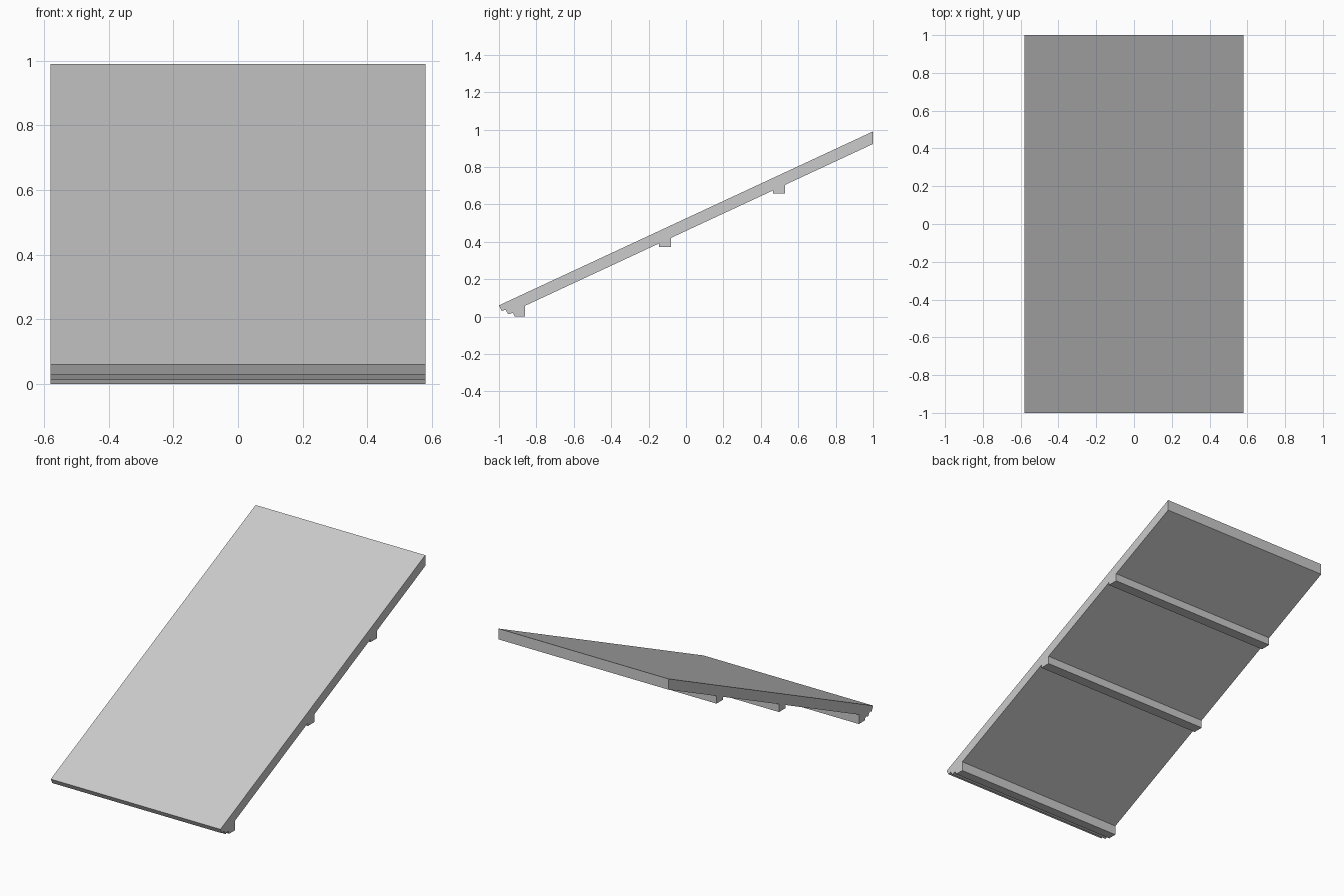
import bpy
import bmesh

cube = bpy.data.objects.get("Cube")
if cube:
    bpy.data.objects.remove(cube, do_unlink=True)

HALF_WIDTH = 0.58
EAVE_Z, RIDGE_Z = 0.06, 0.99
THICKNESS = 0.067          # measured vertically
SLOPE = (RIDGE_Z - EAVE_Z) / 2


def underside(y):
    return RIDGE_Z - THICKNESS + (y - 1) * SLOPE


def batten(front, back, bottom):
    """Profile of a rib hanging below the sloping underside."""
    return [(front, underside(front)), (front, bottom),
            (back, bottom), (back, underside(back))]


# Side profile: moulded eave with the first rib, two more ribs, plumb-cut ridge
profile = [(-1, EAVE_Z), (-0.985, 0.03), (-0.965, 0.036), (-0.95, 0.012),
           (-0.925, 0.02), (-0.915, 0), (-0.86, 0), (-0.86, underside(-0.86))]
profile += batten(-0.145, -0.08, 0.372)
profile += batten(0.465, 0.53, 0.657)
profile += [(1, underside(1)), (1, RIDGE_Z)]

# Extrude the profile across the width
bm = bmesh.new()
side = bm.faces.new([bm.verts.new((-HALF_WIDTH, y, z)) for y, z in profile])
extruded = bmesh.ops.extrude_face_region(bm, geom=[side])
moved = [v for v in extruded["geom"] if isinstance(v, bmesh.types.BMVert)]
bmesh.ops.translate(bm, verts=moved, vec=(2 * HALF_WIDTH, 0, 0))
bmesh.ops.recalc_face_normals(bm, faces=bm.faces)

mesh = bpy.data.meshes.new("roof_panel")
bm.to_mesh(mesh)
bm.free()
panel = bpy.data.objects.new("roof_panel", mesh)
bpy.context.collection.objects.link(panel)

# Plain grey finish
grey = bpy.data.materials.new("light_grey")
grey.use_nodes = True
colour = (0.6, 0.6, 0.6, 1)
grey.diffuse_color = colour
grey.node_tree.nodes["Principled BSDF"].inputs["Base Color"].default_value = colour
mesh.materials.append(grey)
